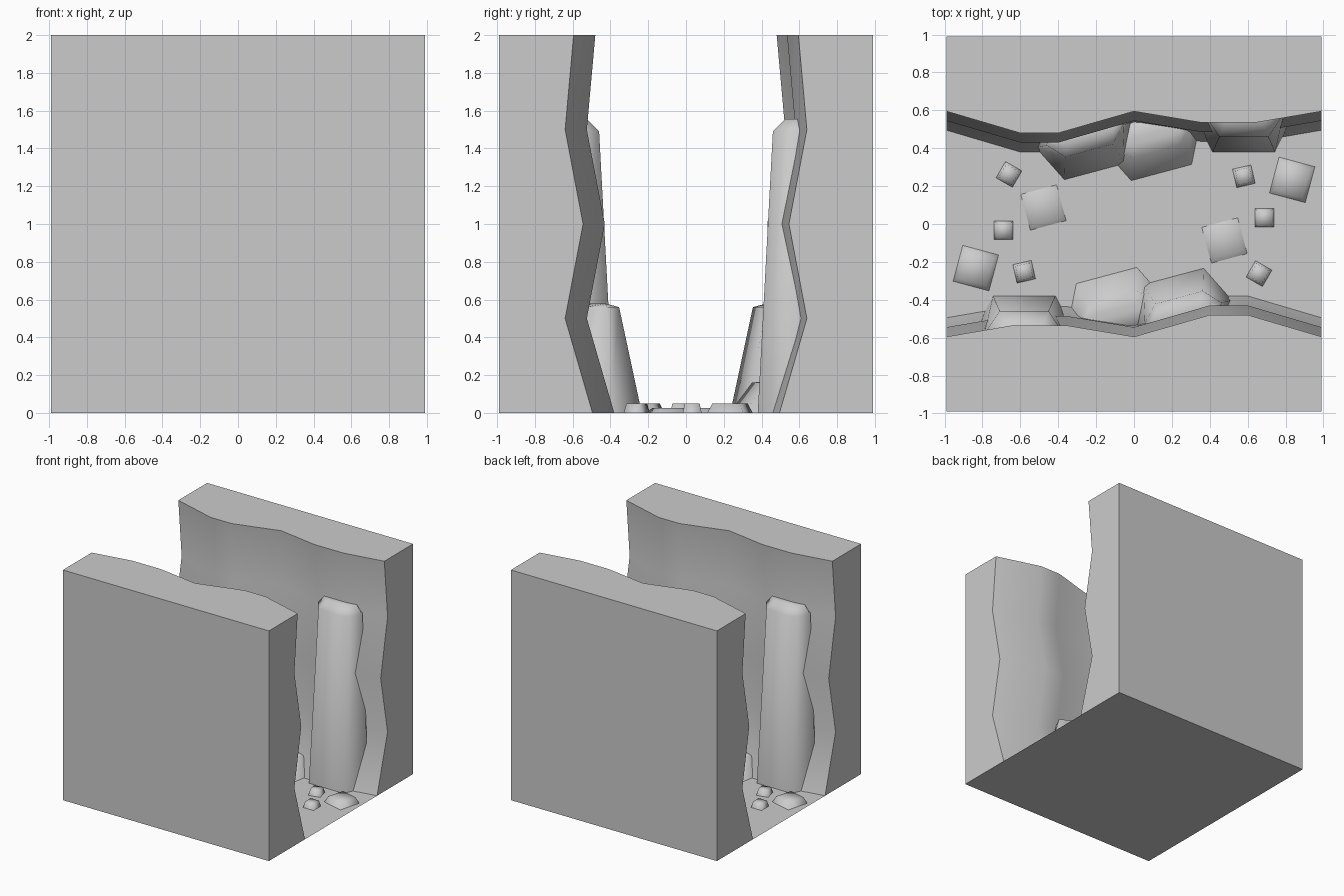
import bpy
from math import radians, pi, cos, sin

if "Cube" in bpy.data.objects:
    bpy.data.objects.remove(bpy.data.objects["Cube"])

S = 0.99  # half width of the tile


def make(name, verts, faces, smooth_angle=None):
    me = bpy.data.meshes.new(name)
    me.from_pydata(verts, [], faces)
    me.update()
    ob = bpy.data.objects.new(name, me)
    bpy.context.collection.objects.link(ob)
    if smooth_angle:
        bpy.ops.object.select_all(action='DESELECT')
        ob.select_set(True)
        bpy.context.view_layer.objects.active = ob
        bpy.ops.object.shade_smooth_by_angle(angle=radians(smooth_angle))
    return ob


def turned_copy(ob, name):
    """Opposite side: the whole canyon repeats under a half turn about z."""
    c = ob.copy()
    c.name = name
    bpy.context.collection.objects.link(c)
    c.location = (-ob.location.x, -ob.location.y, ob.location.z)
    c.rotation_euler.z += pi
    return c


def stacked(name, rings, x, y, turn):
    """Solid from horizontal outlines (z, points), capped on top."""
    n = len(rings[0][1])
    verts = [(px, py, z) for z, pts in rings for px, py in pts]
    faces = [(r * n + i, r * n + (i + 1) % n, (r + 1) * n + (i + 1) % n, (r + 1) * n + i)
             for r in range(len(rings) - 1) for i in range(n)]
    faces.append(tuple(range((len(rings) - 1) * n, len(rings) * n)))
    ob = make(name, verts, faces, 180)
    ob.location = (x, y, 0)
    ob.rotation_euler.z = radians(turn)
    turned_copy(ob, name + "_opposite")


# Floor
make("canyon_floor", [(-S, -S, 0), (S, -S, 0), (S, S, 0), (-S, S, 0)], [(0, 1, 2, 3)])

# Back wall: wavy plan outline swept through a wavy height profile
plan = [(-S, .595), (-.6, .48), (-.4, .48), (0, .595), (.36, .535), (.64, .535), (S, .595)]
profile = [(0, -.1), (.5, .045), (1, -.05), (1.5, .045), (2, 0)]
nx, nz = len(plan), len(profile)
verts = [(x, y + d, z) for z, d in profile for x, y in plan]
verts += [(-S, S, 0), (S, S, 0), (-S, S, 2), (S, S, 2)]
b = nx * nz
faces = [(r * nx + i, r * nx + i + 1, (r + 1) * nx + i + 1, (r + 1) * nx + i)
         for r in range(nz - 1) for i in range(nx - 1)]
faces.append(tuple((nz - 1) * nx + i for i in range(nx)) + (b + 3, b + 2))   # rim
faces.append((b + 2, b) + tuple(r * nx for r in range(nz)))                  # left end
faces.append((b + 1, b + 3) + tuple(r * nx + nx - 1 for r in reversed(range(nz))))  # right end
faces.append((b + 1, b, b + 2, b + 3))                                       # outer side
wall = make("back_wall", verts, faces, 40)
turned_copy(wall, "front_wall")


# Rock slabs: tapered six-sided outcrops leaning into the walls
def hexagon(front, mid, depth):
    return [(-front, -depth), (front, -depth), (mid, 0),
            (front, depth), (-front, depth), (-mid, 0)]


def slab(name, x, y, turn, shoulder, top, depth):
    stacked(name, [(0, hexagon(.165, .265, .2)),
                   (shoulder, hexagon(.13, .21, depth)),
                   (top, hexagon(.1, .16, depth - .065))], x, y, turn)


slab("tall_slab", .58, .58, 0, 1.49, 1.555, .12)
slab("middle_slab", -.26, .47, 15, .56, .578, .085)
slab("low_slab", .093, .465, 15, .16, .167, .085)


# Loose stones: low tapered blocks on the floor
def square(s):
    return [(-s, -s), (s, -s), (s, s), (-s, s)]


stones = [("large_stone", .835, .233, -15, .098, .05),
          ("small_stone_a", .58, .252, 13, .05, .05),
          ("small_stone_b", .688, .033, 0, .05, .05),
          ("small_stone_c", .66, -.262, -30, .05, .05),
          ("flat_stone", .478, -.087, 15, .098, .025)]
for name, x, y, turn, s, h in stones:
    stacked(name, [(0, square(s)), (h, square(s * .78))], x, y, turn)
